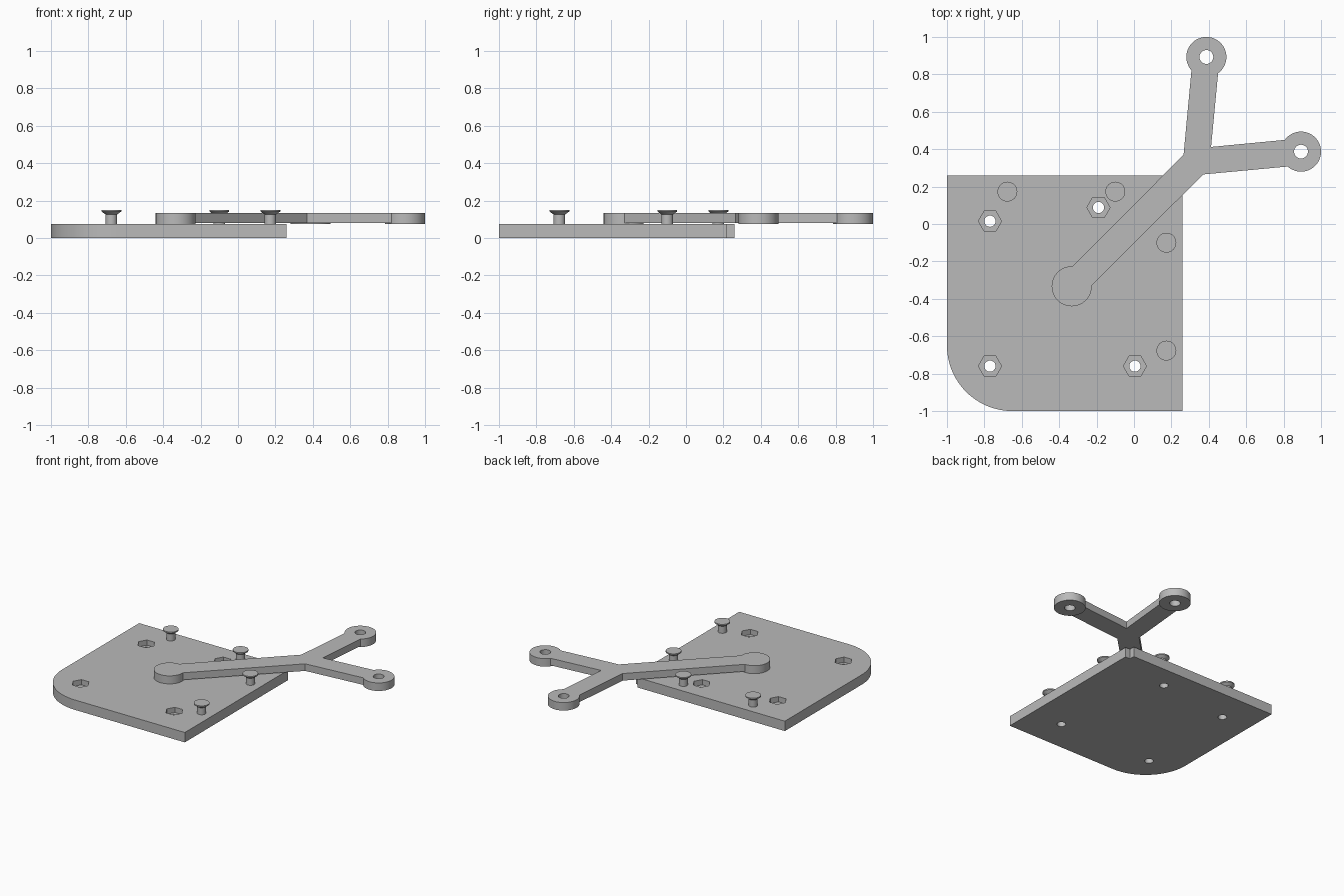
import bpy, bmesh, math

if "Cube" in bpy.data.objects:
    bpy.data.objects.remove(bpy.data.objects["Cube"], do_unlink=True)

grey = bpy.data.materials.new("plain_grey")
grey.use_nodes = True
colour = (0.49, 0.49, 0.49, 1)
grey.diffuse_color = colour
grey.node_tree.nodes["Principled BSDF"].inputs["Base Color"].default_value = colour

PLATE_TOP, ARM_TOP = 0.074, 0.134


def circle(centre, radius, sides):
    return [(centre[0] + radius * math.cos(math.tau * i / sides),
             centre[1] + radius * math.sin(math.tau * i / sides)) for i in range(sides)]


def prism(name, outline, low, high):
    """Extrude a flat outline from height low to height high."""
    bm = bmesh.new()
    face = bm.faces.new([bm.verts.new((x, y, low)) for x, y in outline])
    top = bmesh.ops.extrude_face_region(bm, geom=[face])["geom"]
    for v in top:
        if isinstance(v, bmesh.types.BMVert):
            v.co.z = high
    bmesh.ops.recalc_face_normals(bm, faces=bm.faces)
    mesh = bpy.data.meshes.new(name)
    bm.to_mesh(mesh)
    bm.free()
    mesh.materials.append(grey)
    obj = bpy.data.objects.new(name, mesh)
    bpy.context.collection.objects.link(obj)
    return obj


def select(obj):
    bpy.ops.object.select_all(action="DESELECT")
    obj.select_set(True)
    bpy.context.view_layer.objects.active = obj


def combine(obj, other, operation):
    select(obj)
    mod = obj.modifiers.new(operation.title(), "BOOLEAN")
    mod.operation, mod.solver, mod.object = operation, "EXACT", other
    bpy.ops.object.modifier_apply(modifier=mod.name)
    bpy.data.objects.remove(other, do_unlink=True)


def smooth(obj):
    select(obj)
    bpy.ops.object.shade_smooth_by_angle(angle=math.radians(30))


# Base plate: one large rounded corner, a small square notch opposite
edge, notch, r = 0.26, 0.22, 0.35
corner = [(-1 + r - r * math.cos(math.pi / 2 * i / 24),
           -1 + r - r * math.sin(math.pi / 2 * i / 24)) for i in range(25)]
plate = prism("base_plate", corner + [(edge, -1), (edge, notch), (notch, notch),
                                      (notch, edge), (-1, edge)], 0, PLATE_TOP)

# Bolt holes with hexagonal nut pockets
for spot in [(-0.77, 0.015), (-0.19, 0.088), (-0.77, -0.76), (0.005, -0.76)]:
    combine(plate, prism("nut_pocket", circle(spot, 0.062, 6), 0.035, 0.2), "DIFFERENCE")
    combine(plate, prism("bolt_hole", circle(spot, 0.03, 32), -0.1, 0.2), "DIFFERENCE")
smooth(plate)

# Forked arm, symmetric about the diagonal
half = [(-0.33, -0.228), (0.265, 0.37), (0.308, 0.83), (0.452, 0.83)]
arm = prism("forked_arm", half + [(0.412, 0.412)] + [(y, x) for x, y in reversed(half)],
            0.081, ARM_TOP)
ends = [(0.387, 0.893), (0.893, 0.387)]
for spot in [(-0.333, -0.333)] + ends:
    combine(arm, prism("arm_end", circle(spot, 0.107, 64), PLATE_TOP, ARM_TOP), "UNION")
for spot in ends:
    combine(arm, prism("arm_hole", circle(spot, 0.037, 32), -0.1, 0.3), "DIFFERENCE")
smooth(arm)


# Pegs with flared heads, lathed from a profile of (radius, height)
def peg(name, spot):
    profile = [(0.031, PLATE_TOP - 0.002), (0.031, 0.126), (0.053, 0.142), (0.053, 0.151)]
    sides = 40
    bm = bmesh.new()
    rings = [[bm.verts.new((x, y, z)) for x, y in circle(spot, rad, sides)]
             for rad, z in profile]
    for a, b in zip(rings, rings[1:]):
        for i in range(sides):
            j = (i + 1) % sides
            bm.faces.new((a[i], a[j], b[j], b[i]))
    bm.faces.new(rings[-1])
    bm.faces.new(rings[0][::-1])
    mesh = bpy.data.meshes.new(name)
    bm.to_mesh(mesh)
    bm.free()
    mesh.materials.append(grey)
    obj = bpy.data.objects.new(name, mesh)
    bpy.context.collection.objects.link(obj)
    smooth(obj)


for number, (x, y) in enumerate([(-0.677, 0.173), (-0.1, 0.173)], 1):
    peg(f"back_peg_{number}", (x, y))
    peg(f"side_peg_{number}", (y, x))
